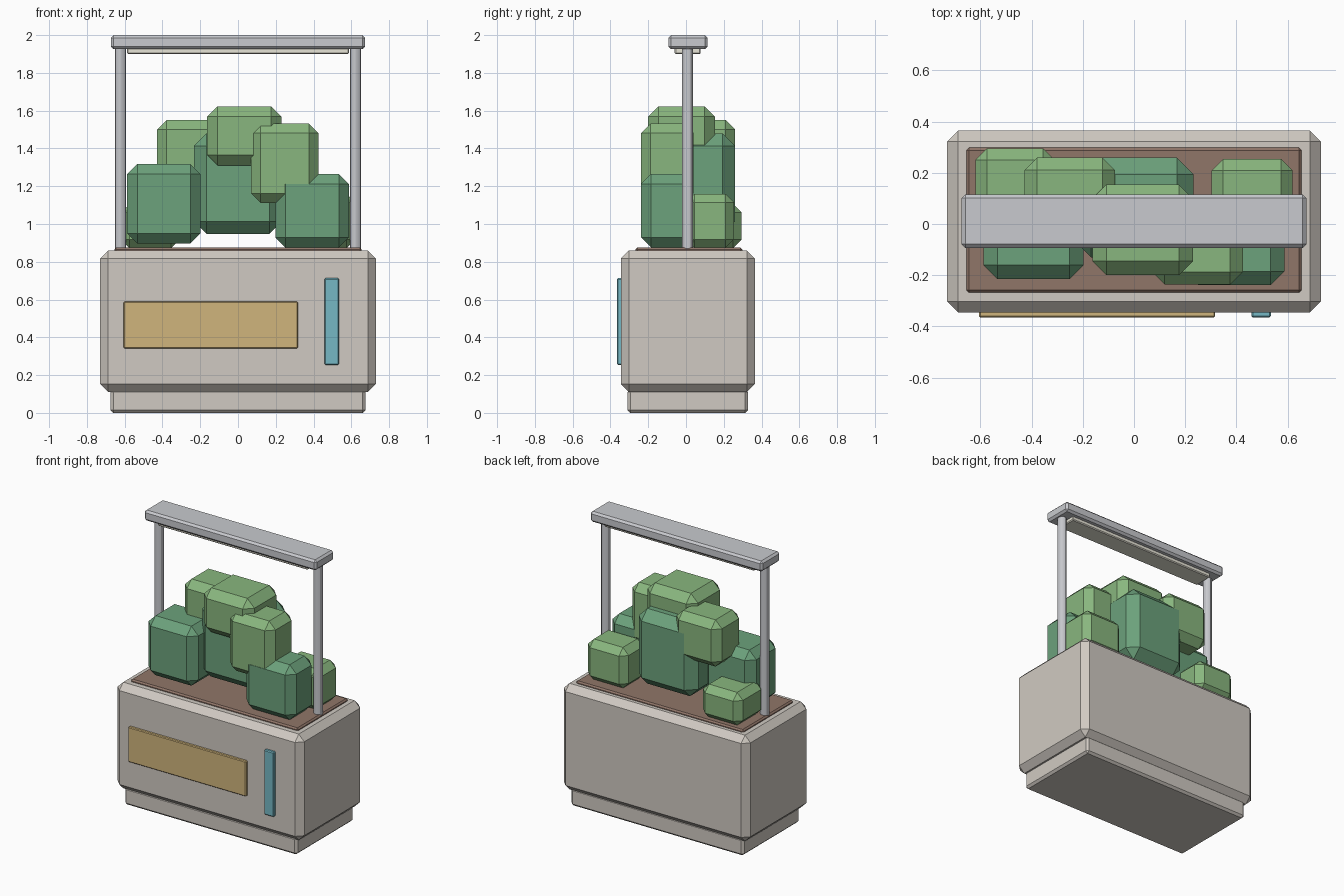
import bpy, bmesh

if "Cube" in bpy.data.objects:
    bpy.data.objects.remove(bpy.data.objects["Cube"])


def material(name, rgb):
    m = bpy.data.materials.new(name)
    m.diffuse_color = (*rgb, 1)
    m.use_nodes = True
    m.node_tree.nodes["Principled BSDF"].inputs["Base Color"].default_value = m.diffuse_color
    return m


STONE = material("stone", (0.63, 0.59, 0.54))
SOIL = material("soil", (0.28, 0.18, 0.14))
OCHRE = material("ochre", (0.63, 0.46, 0.20))
CYAN = material("cyan", (0.18, 0.48, 0.56))
METAL = material("metal", (0.58, 0.59, 0.62))
CREAM = material("cream", (0.80, 0.78, 0.68))
DARK = material("dark_leaf", (0.15, 0.36, 0.20))
LIGHT = material("light_leaf", (0.25, 0.47, 0.21))


def box(name, x, y, z, bevel, mat):
    """Chamfered box from (min, max) ranges on each axis."""
    bm = bmesh.new()
    bmesh.ops.create_cube(bm, size=1)
    for v in bm.verts:
        v.co = [r[0] + (c + 0.5) * (r[1] - r[0]) for c, r in zip(v.co, (x, y, z))]
    bmesh.ops.bevel(bm, geom=bm.edges[:], offset=bevel, segments=1,
                    affect='EDGES', profile=0.5)
    me = bpy.data.meshes.new(name)
    bm.to_mesh(me)
    bm.free()
    me.materials.append(mat)
    ob = bpy.data.objects.new(name, me)
    bpy.context.collection.objects.link(ob)
    return ob


# Planter body
box("plinth", (-0.675, 0.675), (-0.31, 0.328), (0, 0.125), 0.015, STONE)
box("planter_body", (-0.73, 0.73), (-0.345, 0.365), (0.11, 0.86), 0.043, STONE)
box("soil", (-0.655, 0.655), (-0.267, 0.298), (0.82, 0.876), 0.01, SOIL)

# Front panels
box("front_panel", (-0.605, 0.317), (-0.365, -0.33), (0.342, 0.59), 0.005, OCHRE)
box("indicator_strip", (0.458, 0.535), (-0.365, -0.33), (0.254, 0.713), 0.006, CYAN)

# Lamp frame
for side, sx in (("left", -1), ("right", 1)):
    bpy.ops.mesh.primitive_cylinder_add(vertices=12, radius=0.03, depth=1.09,
                                        location=(sx * 0.622, 0.008, 1.395))
    post = bpy.context.object
    post.name = side + "_post"
    post.data.materials.append(METAL)
    bpy.ops.object.shade_smooth_by_angle()
box("lamp_bar", (-0.673, 0.673), (-0.093, 0.115), (1.926, 2.0), 0.014, METAL)
box("lamp_strip", (-0.588, 0.588), (-0.06, 0.078), (1.90, 1.94), 0.006, CREAM)

# Foliage blocks
for name, x, y, z, bevel, mat in (
    ("leaf_front_left", (-0.587, -0.198), (-0.215, 0.107), (0.897, 1.318), 0.054, DARK),
    ("leaf_centre", (-0.233, 0.233), (-0.13, 0.26), (0.948, 1.48), 0.066, DARK),
    ("leaf_front_right", (0.198, 0.587), (-0.238, 0.035), (0.876, 1.265), 0.053, DARK),
    ("leaf_back_left_high", (-0.428, -0.074), (-0.03, 0.26), (1.22, 1.55), 0.05, LIGHT),
    ("leaf_top", (-0.163, 0.23), (-0.2, 0.154), (1.31, 1.623), 0.055, LIGHT),
    ("leaf_right_high", (0.07, 0.425), (-0.237, 0.04), (1.112, 1.532), 0.05, LIGHT),
    ("leaf_back_left_low", (-0.62, -0.31), (0.0, 0.295), (0.872, 1.105), 0.045, LIGHT),
    ("leaf_back_right_low", (0.303, 0.62), (0.0, 0.253), (0.872, 1.16), 0.045, LIGHT),
):
    box(name, x, y, z, bevel, mat)
